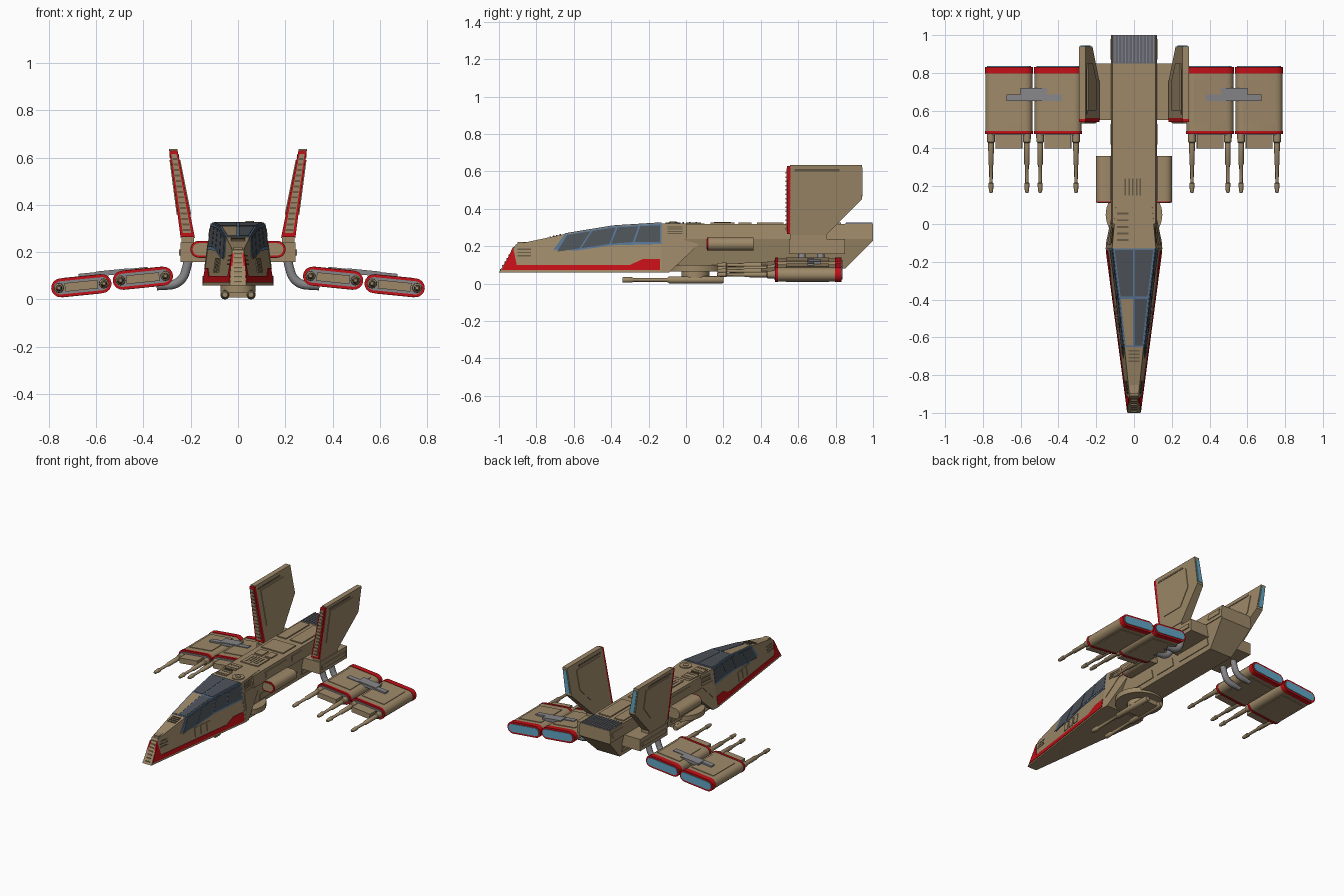
import bpy, bmesh, math
from mathutils import Matrix, Vector

if "Cube" in bpy.data.objects:
    bpy.data.objects.remove(bpy.data.objects["Cube"])


def material(name, r, g, b):
    m = bpy.data.materials.new(name)
    m.use_nodes = True
    m.diffuse_color = (r, g, b, 1)
    m.node_tree.nodes["Principled BSDF"].inputs["Base Color"].default_value = (r, g, b, 1)
    return m


TAN = material("tan hull", 0.34, 0.25, 0.14)
DARK = material("dark recess", 0.13, 0.10, 0.06)
RED = material("red trim", 0.55, 0.005, 0.008)
GREY = material("grey metal", 0.24, 0.24, 0.25)
GLASS = material("dark glass", 0.075, 0.085, 0.10)
FRAME = material("blue canopy frame", 0.10, 0.18, 0.30)
GLOW = material("blue exhaust", 0.12, 0.38, 0.55)
VENT = material("slate vent", 0.12, 0.13, 0.16)


def finish(name, bm, mat, mirror=False, smooth=False):
    bmesh.ops.recalc_face_normals(bm, faces=bm.faces)
    me = bpy.data.meshes.new(name)
    bm.to_mesh(me)
    bm.free()
    ob = bpy.data.objects.new(name, me)
    bpy.context.collection.objects.link(ob)
    me.materials.append(mat)
    if mirror:
        ob.modifiers.new("Mirror", 'MIRROR')
    if smooth:
        bpy.ops.object.select_all(action='DESELECT')
        ob.select_set(True)
        bpy.context.view_layer.objects.active = ob
        bpy.ops.object.shade_smooth_by_angle(angle=math.radians(40))
    return ob


def prism(name, a, b, mat, mirror=False, smooth=False):
    """Solid between two matching outlines."""
    bm = bmesh.new()
    va, vb = [bm.verts.new(p) for p in a], [bm.verts.new(p) for p in b]
    bm.faces.new(va)
    bm.faces.new(vb[::-1])
    for i in range(len(va)):
        j = (i + 1) % len(va)
        bm.faces.new((va[i], vb[i], vb[j], va[j]))
    return finish(name, bm, mat, mirror, smooth)


def slab(name, pts, lo, hi, mat, mirror=False):
    """Side profile in (y, z) with x limits given by functions."""
    return prism(name, [(lo(y, z), y, z) for y, z in pts],
                 [(hi(y, z), y, z) for y, z in pts], mat, mirror)


def body(name, pts, hw, mat):
    return slab(name, pts, lambda y, z: -hw(y, z), hw, mat)


def skin(name, pts, hw, out, mat):
    """Thin plate lying on both flanks of a body."""
    return slab(name, pts, lambda y, z: hw(y, z) - 0.006, lambda y, z: hw(y, z) + out, mat, True)


def rect(y0, y1, z0, z1):
    return [(y0, z0), (y1, z0), (y1, z1), (y0, z1)]


def box(name, x0, x1, y0, y1, z0, z1, mat, mirror=False, tilt=0):
    bm = bmesh.new()
    mid = Vector(((x0 + x1) / 2, (y0 + y1) / 2, (z0 + z1) / 2))
    m = Matrix.Translation(mid) @ Matrix.Rotation(tilt, 4, 'Y') @ Matrix.Diagonal((x1 - x0, y1 - y0, z1 - z0, 1))
    bmesh.ops.create_cube(bm, size=1, matrix=m)
    return finish(name, bm, mat, mirror)


def lathe(name, x, z, prof, mat, mirror=True, n=12):
    """Barrel along y from (y, radius) pairs."""
    bm = bmesh.new()
    rings = [[bm.verts.new((x + r * math.cos(k * math.tau / n), y, z + r * math.sin(k * math.tau / n)))
              for k in range(n)] for y, r in prof]
    for p, q in zip(rings, rings[1:]):
        for k in range(n):
            bm.faces.new((p[k], p[(k + 1) % n], q[(k + 1) % n], q[k]))
    bm.faces.new(rings[0])
    bm.faces.new(rings[-1])
    return finish(name, bm, mat, mirror, True)


def stadium(name, cx, cz, tilt, half, r, y0, y1, mat, n=8):
    """Rounded flat bar running along y."""
    out = []
    for s in (1, -1):
        for k in range(n + 1):
            a = -math.pi / 2 + math.pi * k / n
            u, w = s * (half - r + r * math.cos(a)), s * r * math.sin(a)
            out.append((cx + u * math.cos(tilt) - w * math.sin(tilt), cz + u * math.sin(tilt) + w * math.cos(tilt)))
    return prism(name, [(x, y0, z) for x, z in out], [(x, y1, z) for x, z in out], mat, True, True)


# Nose and cockpit hull
def nose_w(y, z):
    return 0.035 + 0.132 * (y + 1) - 0.15 * (z - 0.06)


roof = [(-0.91, 0.21), (-0.65, 0.265), (-0.39, 0.308), (-0.13, 0.324)]
body("nose_hull", [(-1, 0.06)] + roof + [(-0.13, 0.06)], nose_w, TAN)
skin("nose_stripe", [(-0.985, 0.072), (-0.925, 0.195), (-0.905, 0.1), (-0.3, 0.1), (-0.23, 0.132),
                     (-0.14, 0.132), (-0.14, 0.072)], nose_w, 0.003, RED)
for i in range(3):
    skin("flank_hatch", rect(-0.585 + i * 0.055, -0.545 + i * 0.055, 0.115, 0.175), nose_w, 0.004, TAN)
    skin("nose_slot", rect(-0.9, -0.83, 0.145 + i * 0.018, 0.152 + i * 0.018), nose_w, 0.002, DARK)
for i in range(7):
    t = 0.1 + i * 0.13
    y, z = -1 + 0.09 * t, 0.06 + 0.15 * t
    box("nose_rib", -0.016, 0.016, y - 0.004, y + 0.01, z - 0.004, z + 0.004, TAN)

# Canopy side frame and panes
skin("canopy_side_frame", [(-0.71, 0.18), (-0.65, 0.262), (-0.39, 0.306), (-0.13, 0.322), (-0.13, 0.212),
                           (-0.4, 0.205), (-0.58, 0.178)], nose_w, 0.003, FRAME)


def pane(low0, low1, top0, top1):
    def low(y):
        return 0.222 if y > -0.3 else 0.214 + (y + 0.4) * 0.15

    def top(y):
        return 0.3 + (y + 0.39) * (0.05 if y > -0.39 else 0.165)
    skin("canopy_side_pane", [(low0, low(low0)), (low1, low(low1)), (top1, top(top1)), (top0, top(top0))],
         nose_w, 0.005, GLASS)


for p in ((-0.69, -0.57, -0.635, -0.51), (-0.56, -0.41, -0.5, -0.375),
          (-0.4, -0.285, -0.365, -0.255), (-0.275, -0.14, -0.245, -0.14)):
    pane(*p)


# Canopy roof frame and panes
def roof_plate(name, seg, x_in, inset, side, lift, mat):
    (ya, za), (yb, zb) = roof[seg], roof[seg + 1]
    ends = []
    for t in (inset, 1 - inset):
        y, z = ya + (yb - ya) * t, za + (zb - za) * t
        ends.append((y, z, nose_w(y, z) - inset * 0.3))
    (y0, z0, w0), (y1, z1, w1) = ends
    quad = [(side * x_in, y0, z0), (side * w0, y0, z0), (side * w1, y1, z1), (side * x_in, y1, z1)]
    prism(name, [(x, y, z - 0.004) for x, y, z in quad], [(x, y, z + lift) for x, y, z in quad], mat)


for seg in (1, 2):
    for side in (-1, 1):
        roof_plate("canopy_roof_frame", seg, 0, 0, side, 0.002, FRAME)
        solid = seg == 1 and side < 0
        roof_plate("canopy_roof_pane", seg, 0.004, 0.025, side, 0.004, TAN if solid else GLASS)
for i in range(4):
    y = -0.73 + i * 0.018
    z = 0.265 + (y + 0.65) * 0.21
    box("nose_vent", -0.03, 0.03, y, y + 0.008, z - 0.005, z + 0.005, DARK)
box("nose_cap", -0.02, 0.02, -0.9, -0.85, 0.205, 0.222, TAN)


# Middle and rear fuselage
def mid_w(y, z):
    return 0.15 - 0.09 * (y + 0.13) - 0.13 * (z - 0.06)


def upper_w(y, z):
    return 0.115 + 0.1 * (0.32 - z)


def lower_w(y, z):
    return 0.118 - 0.2 * (0.24 - z)


body("mid_hull", [(-0.13, 0.06), (-0.13, 0.322), (0.1, 0.322), (0.1, 0.24), (-0.09, 0.06)], mid_w, TAN)
body("rear_hull_upper", rect(0, 1, 0.24, 0.32), upper_w, TAN)
body("rear_hull_lower", [(-0.1, 0.08), (-0.06, 0.24), (1, 0.24), (1, 0.23), (0.85, 0.08)], lower_w, TAN)
skin("mid_flank_panel", [(-0.11, 0.13), (-0.11, 0.25), (0.0, 0.25)], mid_w, 0.004, TAN)
for i in range(4):
    skin("mid_flank_slot", rect(-0.1, -0.02, 0.265 + i * 0.012, 0.27 + i * 0.012), mid_w, 0.002, DARK)
for y0, y1 in ((0.13, 0.36), (0.42, 0.53), (0.87, 0.98)):
    skin("upper_flank_panel", rect(y0, y1, 0.265, 0.3), upper_w, 0.005, TAN)
for y0, y1 in ((0.1, 0.3), (0.34, 0.5), (0.56, 0.84)):
    skin("lower_flank_panel", rect(y0, y1, 0.11, 0.16), lower_w, 0.005, TAN)

# Spine details and tail vent
for x0, x1, y0, y1 in ((-0.1, -0.02, -0.1, -0.03), (-0.1, -0.02, 0.0, 0.08), (-0.07, 0.06, 0.13, 0.26),
                       (-0.07, -0.01, 0.28, 0.35), (0.01, 0.06, 0.28, 0.35), (-0.09, 0.08, 0.38, 0.52),
                       (-0.1, -0.03, 0.57, 0.83), (0.0, 0.09, 0.57, 0.83)):
    box("spine_panel", x0, x1, y0, y1, 0.315, 0.327, TAN)
for i in range(5):
    box("spine_slot", -0.05 + i * 0.02, -0.042 + i * 0.02, 0.15, 0.24, 0.325, 0.3285, DARK)
    box("spine_rung", -0.09, -0.03, -0.09 + i * 0.035, -0.08 + i * 0.035, 0.322, 0.3285, DARK)
box("tail_vent", -0.11, 0.11, 0.85, 0.998, 0.316, 0.322, VENT)
for i in range(12):
    x = -0.104 + i * 0.0185
    box("tail_vent_rib", x, x + 0.006, 0.855, 0.998, 0.32, 0.326, GREY)


def disc(name, x, y, r, z0, z1, mat):
    ring = [(x + r * math.cos(k * math.tau / 28), y + r * math.sin(k * math.tau / 28)) for k in range(28)]
    prism(name, [p + (z0,) for p in ring], [p + (z1,) for p in ring], mat, False, True)


disc("round_hatch", 0.05, -0.07, 0.04, 0.315, 0.328, TAN)
disc("round_hatch_cap", 0.05, -0.07, 0.018, 0.32, 0.332, TAN)

# Belly turret with twin cannon
disc("turret_ring", 0, 0.05, 0.15, 0.065, 0.1, TAN)
disc("turret_neck", 0, 0.05, 0.075, 0.03, 0.07, TAN)
box("turret_block", -0.06, 0.06, 0.0, 0.18, 0.008, 0.04, TAN)
lathe("belly_cannon", 0.055, 0.02, [(-0.34, 0.011), (-0.335, 0.015), (-0.29, 0.015), (-0.28, 0.01), (-0.1, 0.011),
                                    (-0.09, 0.019), (0.19, 0.02), (0.2, 0.016)], TAN)

# Cheek pods
stadium("cheek_pod", 0.15, 0.212, 0, 0.052, 0.036, 0.12, 0.36, TAN)
stadium("cheek_pod_rim", 0.15, 0.212, 0, 0.051, 0.035, 0.113, 0.125, RED)
stadium("cheek_pod_intake", 0.15, 0.212, 0, 0.042, 0.026, 0.11, 0.12, TAN)


# Tail fins
def fin(name, pts, mat, lo=-1.0, hi=1.0, pad=0.0):
    def face(s):
        return lambda y, z: 0.213 + (z - 0.265) * 0.165 + s * (0.03 - (z - 0.265) * 0.034) + math.copysign(pad, s)
    return slab(name, pts, face(lo), face(hi), mat, True)


fin("tail_fin", [(0.555, 0.26), (0.555, 0.635), (0.94, 0.635), (0.94, 0.45), (0.75, 0.26)], TAN)
fin("fin_leading_edge", rect(0.54, 0.56, 0.265, 0.63), RED)
fin("fin_leading_core", rect(0.536, 0.545, 0.28, 0.615), TAN, -0.6, 0.6)
for i in range(14):
    z = 0.29 + i * 0.023
    fin("fin_leading_rib", rect(0.533, 0.54, z, z + 0.008), DARK, -0.5, 0.5)
fin("fin_trailing_glow", rect(0.935, 0.944, 0.465, 0.62), GLOW, -0.65, 0.65)
fin("fin_panel", [(0.6, 0.36), (0.6, 0.59), (0.85, 0.59), (0.85, 0.46), (0.76, 0.36)], TAN, pad=0.004)
fin("fin_top_slot", rect(0.58, 0.82, 0.6, 0.612), DARK, pad=0.002)
box("fin_bracket", 0.1, 0.243, 0.55, 0.85, 0.158, 0.24, TAN, True)
box("fin_bracket_rail", 0.18, 0.25, 0.57, 0.83, 0.185, 0.212, TAN, True)
box("fin_foot", 0.185, 0.238, 0.56, 0.75, 0.235, 0.27, TAN, True)

# Bent struts carrying the engine wings
curve = bpy.data.curves.new("wing_struts", 'CURVE')
curve.dimensions = '3D'
curve.bevel_depth, curve.bevel_resolution, curve.resolution_u = 0.02, 3, 8
for side in (-1, 1):
    for y in (0.62, 0.72):
        sp = curve.splines.new('BEZIER')
        path = ((0.208, 0.27), (0.216, 0.14), (0.25, 0.075), (0.345, 0.057))
        sp.bezier_points.add(len(path) - 1)
        for bp, (x, z) in zip(sp.bezier_points, path):
            bp.co = (side * x, y, z)
            bp.handle_left_type = bp.handle_right_type = 'AUTO'
curve.materials.append(GREY)
bpy.context.collection.objects.link(bpy.data.objects.new("wing_struts", curve))

# Paired engine pods with guns
TILT = -0.1
for cx, cz in ((0.402, 0.09), (0.662, 0.058)):
    stadium("engine_pod", cx, cz, TILT, 0.126, 0.037, 0.485, 0.81, TAN)
    stadium("engine_front_rim", cx, cz, TILT, 0.128, 0.04, 0.476, 0.492, RED)
    stadium("engine_front_plate", cx, cz, TILT, 0.117, 0.028, 0.471, 0.48, GREY)
    stadium("engine_rear_rim", cx, cz, TILT, 0.128, 0.04, 0.797, 0.832, RED)
    stadium("engine_exhaust", cx, cz, TILT, 0.116, 0.027, 0.825, 0.836, GLOW)
    box("engine_top_panel", cx - 0.085, cx + 0.085, 0.535, 0.765, cz + 0.033, cz + 0.041, TAN, True, -TILT)
    box("engine_belly_panel", cx - 0.085, cx + 0.085, 0.535, 0.765, cz - 0.041, cz - 0.033, TAN, True, -TILT)
    box("gun_brace", cx - 0.07, cx + 0.07, 0.4, 0.475, cz - 0.018, cz + 0.018, TAN, True, -TILT)
    for off in (-0.095, 0.095):
        lathe("wing_gun", cx + off, cz + off * TILT, [
            (0.165, 0.007), (0.175, 0.011), (0.215, 0.014), (0.22, 0.009), (0.31, 0.01),
            (0.315, 0.014), (0.43, 0.015), (0.435, 0.02), (0.475, 0.021)], TAN)
box("engine_bridge", 0.38, 0.675, 0.65, 0.685, 0.105, 0.123, GREY, True, -TILT)
box("engine_bridge_cap", 0.46, 0.6, 0.655, 0.72, 0.104, 0.125, GREY, True, -TILT)
